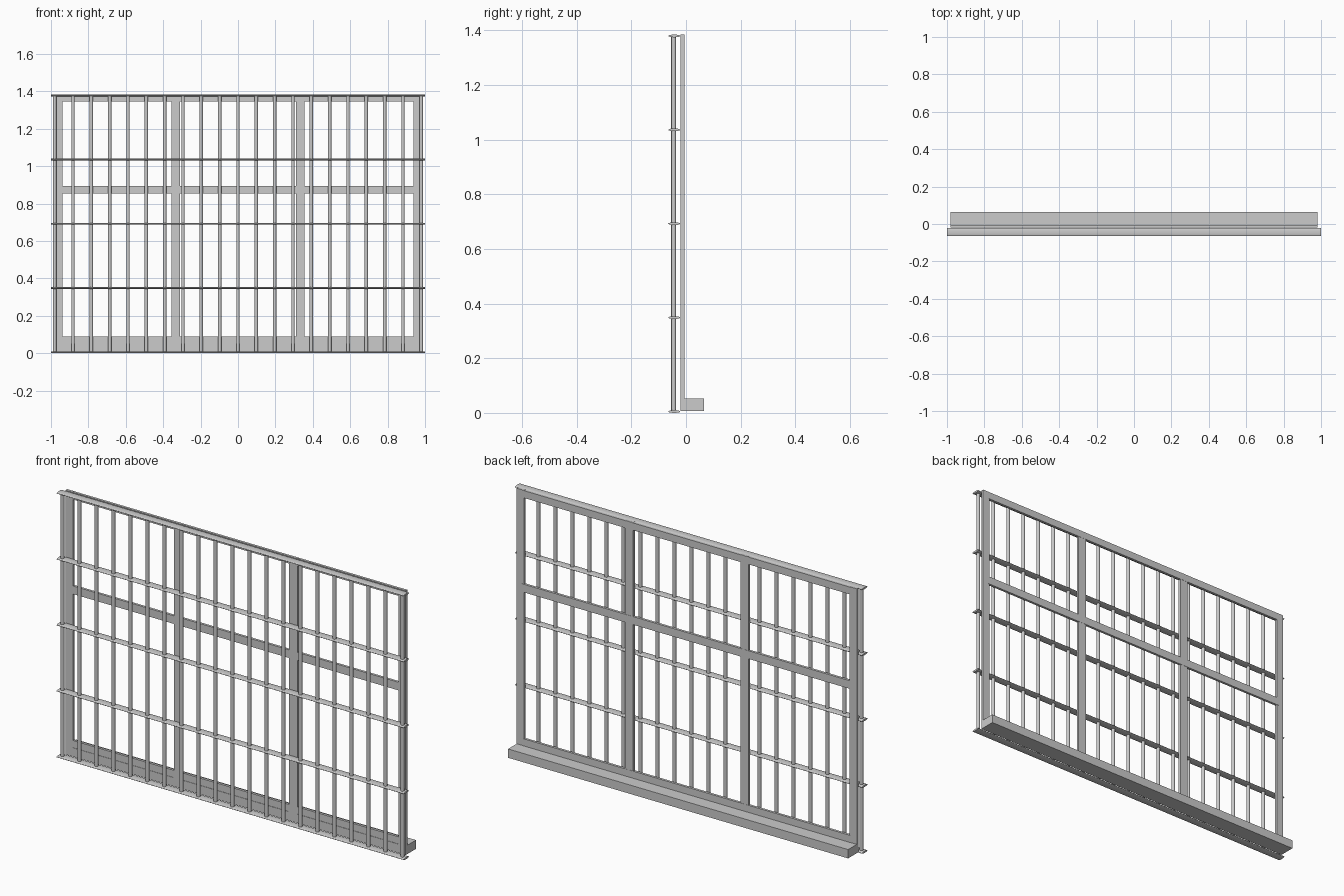
import bpy
from math import pi

cube = bpy.data.objects.get("Cube")
if cube:
    bpy.data.objects.remove(cube, do_unlink=True)

HEIGHT = 1.384
GRILLE_Y = -0.043
FRONT, BACK = -0.02, -0.006


def box(name, x, y, z):
    """Box spanning the given (low, high) ranges."""
    spans = (x, y, z)
    bpy.ops.mesh.primitive_cube_add(size=1, location=[(a + b) / 2 for a, b in spans])
    ob = bpy.context.object
    ob.name = name
    ob.scale = [b - a for a, b in spans]
    bpy.ops.object.transform_apply(location=False, rotation=False, scale=True)
    return ob


def rod(name, location, length, scale, rotation=(0, 0, 0)):
    """Smooth rod along its local z, with an elliptical section."""
    bpy.ops.mesh.primitive_cylinder_add(vertices=20, radius=1, depth=length,
                                        location=location, rotation=rotation)
    ob = bpy.context.object
    ob.name = name
    ob.scale = (*scale, 1)
    bpy.ops.object.transform_apply(location=False, rotation=True, scale=True)
    bpy.ops.object.shade_smooth_by_angle()
    return ob


# Grille: flattened horizontal rails
RAIL_T = 0.005
for i in range(5):
    z = RAIL_T + i * (HEIGHT - 2 * RAIL_T) / 4
    rod(f"grille_rail_{i + 1}", (0, GRILLE_Y, z), 2, (RAIL_T, 0.022), (0, pi / 2, 0))

# Grille: round upright bars
for i in range(21):
    rod(f"grille_bar_{i + 1}", (-0.98 + i * 0.098, GRILLE_Y - 0.002, HEIGHT / 2),
        HEIGHT - 2 * RAIL_T, (0.009, 0.009))

# Window frame: stiles and mullions
SILL_TOP = 0.053
for name, low, high in (("stile", 0.938, 0.98), ("mullion", 0.309, 0.356)):
    for side, s in (("left", 1), ("right", -1)):
        box(f"{side}_{name}", sorted((s * low, s * high)), (FRONT, BACK), (SILL_TOP, HEIGHT))

# Window frame: cross rails, set slightly back from the uprights
for name, low, high in (("bottom", SILL_TOP, 0.09), ("middle", 0.853, 0.895),
                        ("top", 1.345, HEIGHT - 0.001)):
    box(f"{name}_frame_rail", (-0.95, 0.95), (FRONT + 0.002, BACK + 0.001), (low, high))

# Sill projecting to the rear
box("window_sill", (-0.98, 0.98), (FRONT, 0.065), (0.007, SILL_TOP))
